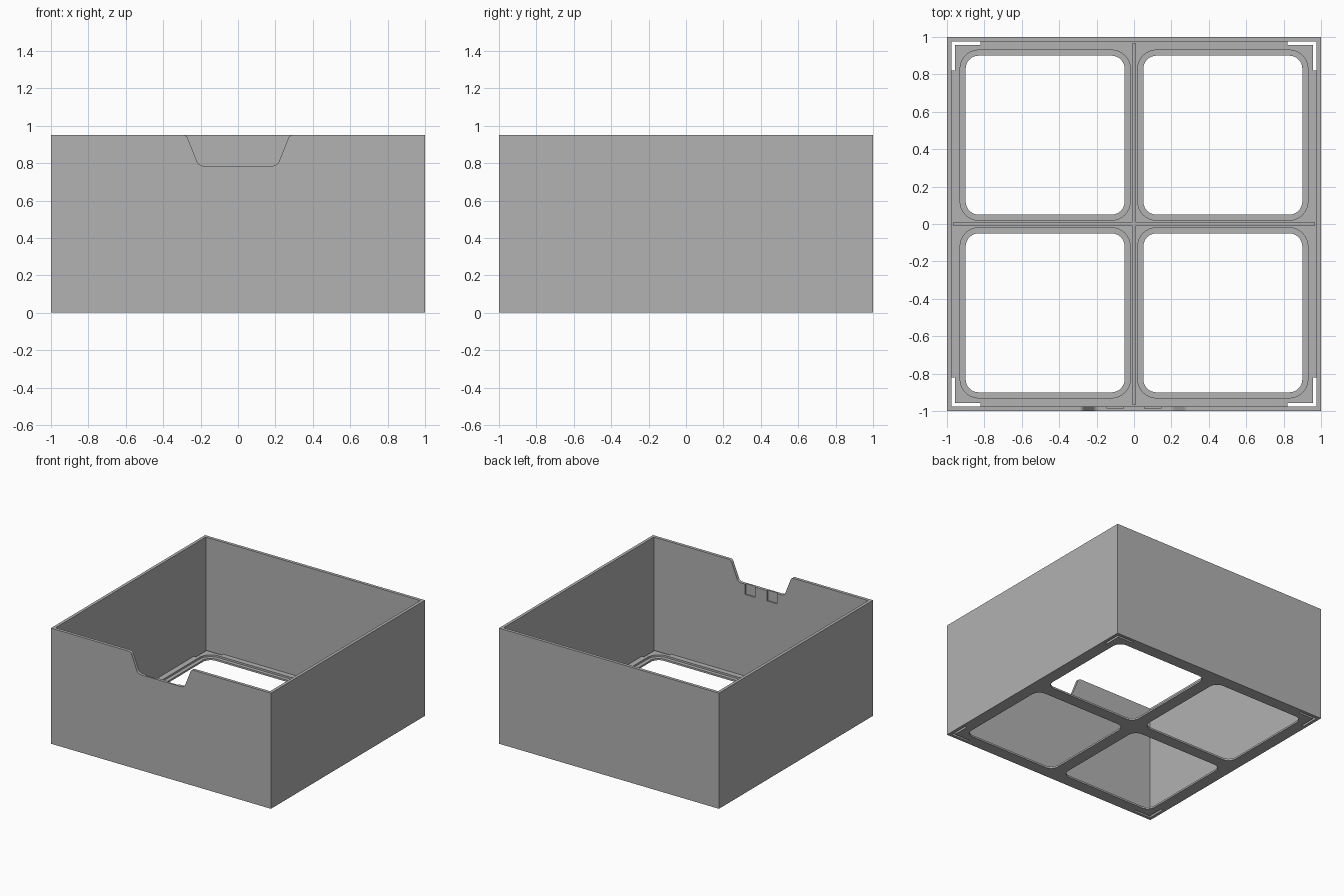
import bpy, bmesh, math

if "Cube" in bpy.data.objects:
    bpy.data.objects.remove(bpy.data.objects["Cube"])

HEIGHT, INNER, FLOOR = 0.95, 0.975, 0.03

grey = bpy.data.materials.new("plain grey")
grey.use_nodes = True
colour = (0.445, 0.445, 0.445, 1)
grey.diffuse_color = colour
grey.node_tree.nodes["Principled BSDF"].inputs["Base Color"].default_value = colour


def prism(name, outline, low, high, upright=False):
    """Extrude an outline along z, or along y when upright."""
    bm = bmesh.new()
    place = (lambda a, b: (a, low, b)) if upright else (lambda a, b: (a, b, low))
    face = bm.faces.new([bm.verts.new(place(a, b)) for a, b in outline])
    made = bmesh.ops.extrude_face_region(bm, geom=[face])["geom"]
    shift = (0, high - low, 0) if upright else (0, 0, high - low)
    bmesh.ops.translate(bm, vec=shift, verts=[v for v in made if isinstance(v, bmesh.types.BMVert)])
    bmesh.ops.recalc_face_normals(bm, faces=bm.faces)
    mesh = bpy.data.meshes.new(name)
    bm.to_mesh(mesh)
    bm.free()
    mesh.materials.append(grey)
    obj = bpy.data.objects.new(name, mesh)
    bpy.context.collection.objects.link(obj)
    return obj


def rect(x0, x1, y0, y1):
    return [(x0, y0), (x1, y0), (x1, y1), (x0, y1)]


def rounded(x0, x1, y0, y1, r, steps=8):
    points = []
    for i, (cx, cy) in enumerate(rect(x0 + r, x1 - r, y0 + r, y1 - r)):
        for s in range(steps + 1):
            a = math.pi * (1 + (i + s / steps) / 2)
            points.append((cx + r * math.cos(a), cy + r * math.sin(a)))
    return points


def fillet(before, corner, after, cut, steps=5):
    """Round one outline corner with a quadratic curve."""
    def toward(p):
        k = cut / math.dist(corner, p)
        return [c + (q - c) * k for c, q in zip(corner, p)]
    p, q = toward(before), toward(after)
    return [tuple((1 - t) ** 2 * a + 2 * t * (1 - t) * c + t * t * b
                  for a, c, b in zip(p, corner, q))
            for t in (s / steps for s in range(steps + 1))]


def carve(target, cutters):
    for cutter in cutters:
        cutter.hide_render = True
        mod = target.modifiers.new("cut", "BOOLEAN")
        mod.operation, mod.solver, mod.object = "DIFFERENCE", "EXACT", cutter
        bpy.context.view_layer.update()
        result = bpy.data.meshes.new_from_object(
            target.evaluated_get(bpy.context.evaluated_depsgraph_get()))
        target.modifiers.clear()
        target.data = result
        bpy.data.objects.remove(cutter)


# Outer walls with the finger notch and two latch recesses at the front
walls = prism("walls", rect(-1, 1, -1, 1), 0, HEIGHT)
base, top, above = (0.21, 0.785), (0.275, HEIGHT), (0.275, HEIGHT + 0.1)
right_side = (fillet((0, 0.785), base, top, 0.03)
              + fillet(base, top, (0.4, HEIGHT), 0.02)
              + [(0.295, HEIGHT + 0.1)])
notch = right_side + [(-x, z) for x, z in reversed(right_side)]
cuts = [prism("cavity", rect(-INNER, INNER, -INNER, INNER), -0.1, 1.1),
        prism("notch", notch, -1.1, -0.9, upright=True)]
for side in (-1, 1):
    x0, x1 = sorted((side * 0.055, side * 0.145))
    cuts.append(prism("recess", rect(x0, x1, -0.987, -0.95), 0.7, 0.85))
carve(walls, cuts)

# Floor with stepped windows, divider grooves and corner slots
floor = prism("floor", rect(-INNER, INNER, -INNER, INNER), 0, FLOOR)
cuts = [prism("groove", rect(-0.965, 0.965, -0.008, 0.008), 0.02, 0.1),
        prism("groove", rect(-0.008, 0.008, -0.965, 0.965), 0.02, 0.1)]
for sx in (-1, 1):
    for sy in (-1, 1):
        for near, far, r, low in ((0.05, 0.9, 0.07, -0.1), (0.02, 0.93, 0.1, 0.015)):
            xs, ys = sorted((sx * near, sx * far)), sorted((sy * near, sy * far))
            cuts.append(prism("window", rounded(*xs, *ys, r), low, 0.1))
        slot = [(0.82, 0.957), (0.957, 0.957), (0.957, 0.82),
                (1, 0.82), (1, 1), (0.82, 1)]
        cuts.append(prism("slot", [(sx * x, sy * y) for x, y in slot], -0.1, 0.1))
carve(floor, cuts)

# Rounded corners shade smoothly, hard edges stay sharp
for obj in (walls, floor):
    bpy.ops.object.select_all(action="DESELECT")
    obj.select_set(True)
    bpy.context.view_layer.objects.active = obj
    bpy.ops.object.shade_smooth_by_angle(angle=math.radians(30))
